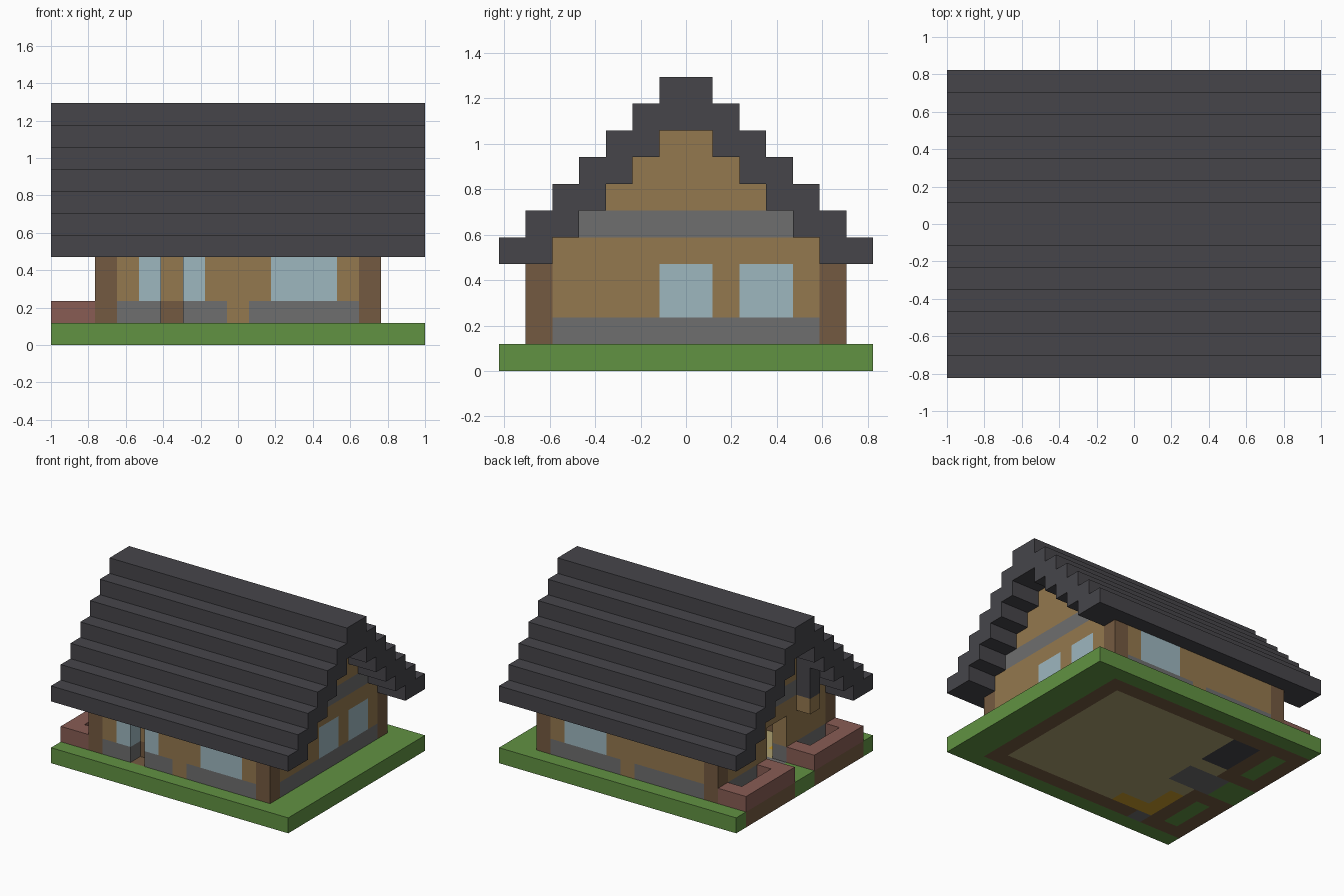
import bpy
import bmesh
from mathutils import Vector

cube = bpy.data.objects.get("Cube")
if cube:
    bpy.data.objects.remove(cube, do_unlink=True)

# The house stands on a regular block grid, counted from its lower corner
SIZE = (17, 14, 11)
UNIT = 2 / SIZE[0]
ORIGIN = Vector((-1, -UNIT * SIZE[1] / 2, 0))


def linear(value):
    value /= 255
    return value / 12.92 if value <= 0.04045 else ((value + 0.055) / 1.055) ** 2.4


def make_material(name, red, green, blue):
    colour = (linear(red), linear(green), linear(blue), 1)
    mat = bpy.data.materials.new(name)
    mat.use_nodes = True
    mat.diffuse_color = colour
    shader = mat.node_tree.nodes["Principled BSDF"]
    shader.inputs["Base Color"].default_value = colour
    shader.inputs["Roughness"].default_value = 0.9
    return mat


charcoal = make_material("charcoal roof", 70, 69, 74)
timber = make_material("brown timber", 116, 90, 65)
tan = make_material("tan wall", 148, 120, 78)
stone = make_material("grey stone", 110, 110, 110)
grass = make_material("green grass", 97, 146, 66)
brick = make_material("red brick", 136, 92, 84)
glass = make_material("pale glass", 157, 183, 191)
floor = make_material("khaki floor", 172, 160, 112)
yellow = make_material("yellow floor", 200, 156, 42)


def make_part(name, *layers):
    """Stack layers of blocks (material, x range, y range, z range);
    later layers repaint earlier ones and a None material cuts them away."""
    cells = {}
    for mat, xs, ys, zs in layers:
        for x in range(*xs):
            for y in range(*ys):
                for z in range(*zs):
                    if mat:
                        cells[x, y, z] = mat
                    else:
                        cells.pop((x, y, z), None)
    bm = bmesh.new()
    mats = list(dict.fromkeys(cells.values()))
    for cell, mat in cells.items():
        for axis in range(3):
            for side in (0, 1):
                beside = list(cell)
                beside[axis] += 2 * side - 1
                if tuple(beside) in cells:
                    continue
                # Only the outer skin of the blocks gets faces
                u, v = (axis + 1) % 3, (axis + 2) % 3
                loop = [(0, 0), (1, 0), (1, 1), (0, 1)]
                corners = []
                for a, b in (loop if side else loop[::-1]):
                    p = Vector(cell)
                    p[axis] += side
                    p[u] += a
                    p[v] += b
                    corners.append(bm.verts.new(ORIGIN + p * UNIT))
                bm.faces.new(corners).material_index = mats.index(mat)
    bmesh.ops.remove_doubles(bm, verts=bm.verts, dist=UNIT / 100)
    mesh = bpy.data.meshes.new(name)
    bm.to_mesh(mesh)
    bm.free()
    for mat in mats:
        mesh.materials.append(mat)
    obj = bpy.data.objects.new(name, mesh)
    bpy.context.collection.objects.link(obj)
    return obj


# Ground slab with the footings, floor, path and planter soil laid into it
ground = (0, 1)
make_part(
    "ground",
    (grass, (0, 17), (0, 14), ground),
    (timber, (2, 15), (1, 13), ground),
    (floor, (3, 14), (2, 12), ground),
    (timber, (0, 2), (1, 6), ground),
    (grass, (1, 2), (2, 5), ground),
    (timber, (0, 2), (8, 13), ground),
    (grass, (1, 2), (9, 12), ground),
    (stone, (2, 5), (6, 8), ground),
    (charcoal, (3, 5), (9, 12), ground),
    (yellow, (3, 6), (2, 3), ground),
    (yellow, (3, 4), (2, 5), ground),
    (stone, (3, 4), (1, 2), ground),
)

# Corner posts
for x, x_name in ((2, "right"), (14, "left")):
    for y, y_name in ((1, "front"), (12, "back")):
        make_part(f"{y_name}_{x_name}_post", (timber, (x, x + 1), (y, y + 1), (1, 4)))


# Long walls: stone plinth with a gap in the middle, one wide window
def long_wall(name, y, *extra):
    ys = (y, y + 1)
    make_part(
        name,
        (tan, (3, 14), ys, (1, 4)),
        (stone, (3, 14), ys, (1, 2)),
        (tan, (8, 9), ys, (1, 2)),
        (glass, (10, 13), ys, (2, 4)),
        *extra,
    )


long_wall("back_wall", 12)
long_wall(
    "front_wall", 1,
    (glass, (4, 5), (1, 2), (2, 4)),
    (glass, (6, 7), (1, 2), (2, 4)),
    (None, (5, 6), (1, 2), (1, 4)),
)
make_part("front_alcove",
          (tan, (5, 6), (2, 3), (2, 4)),
          (timber, (5, 6), (2, 3), (1, 2)))


# Gable walls, stepped to fit under the roof, with a stone band
def gable(name, x, *extra):
    xs = (x, x + 1)
    steps = [(stone if z == 5 else tan, xs, (z - 2, 16 - z), (z, z + 1))
             for z in range(4, 9)]
    make_part(
        name,
        (tan, xs, (2, 12), (1, 4)),
        (stone, xs, (2, 12), (1, 2)),
        *steps,
        *extra,
    )


gable("left_gable_wall", 14,
      (glass, (14, 15), (6, 8), (2, 4)),
      (glass, (14, 15), (9, 11), (2, 4)))
gable("right_gable_wall_with_doorway", 2, (None, (2, 3), (6, 8), (1, 4)))

# Hanging bracket under the eaves beside the doorway
make_part("eave_bracket",
          (tan, (1, 2), (4, 5), (4, 5)),
          (charcoal, (1, 2), (4, 5), (5, 7)))

# Stepped roof, mirrored front to back, with a two-tier ridge
length = (0, SIZE[0])
for z in range(4, 9):
    tier = z - 3
    make_part(f"front_roof_step_{tier}", (charcoal, length, (z - 4, z - 2), (z, z + 1)))
    make_part(f"back_roof_step_{tier}", (charcoal, length, (16 - z, 18 - z), (z, z + 1)))
make_part("roof_ridge",
          (charcoal, length, (5, 9), (9, 10)),
          (charcoal, length, (6, 8), (10, 11)))

# Brick planters, open towards the house
for name, y in (("front", 1), ("back", 8)):
    make_part(f"{name}_planter",
              (brick, (0, 2), (y, y + 5), (1, 2)),
              (None, (1, 2), (y + 1, y + 4), (1, 2)))
